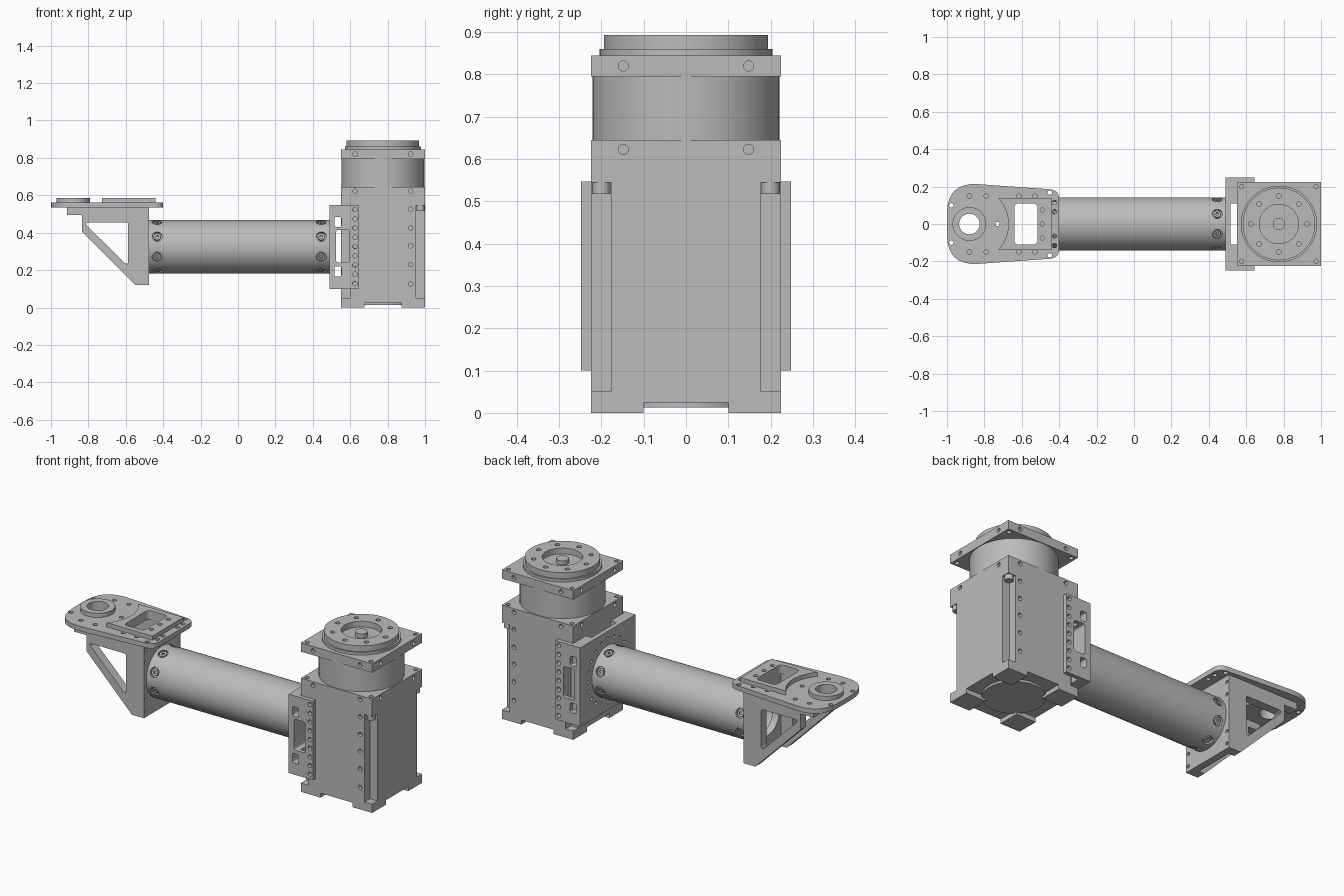
import bpy, bmesh, math
from mathutils import Matrix, Vector

if "Cube" in bpy.data.objects:
    bpy.data.objects.remove(bpy.data.objects["Cube"])

metal = bpy.data.materials.new("grey_metal")
metal.use_nodes = True
GREY = (0.5, 0.5, 0.5, 1)
metal.diffuse_color = GREY
metal.node_tree.nodes["Principled BSDF"].inputs["Base Color"].default_value = GREY
parts = []


def circle(a, b, r, n=48):
    return [(a + r * math.cos(math.tau * i / n), b + r * math.sin(math.tau * i / n)) for i in range(n)]


def rect(a0, b0, a1, b1):
    return [(a0, b0), (a1, b0), (a1, b1), (a0, b1)]


def rounded(pts, radii, n=8):
    """Round each corner of a polygon with a smooth curve."""
    out = []
    for i, (p, r) in enumerate(zip(pts, radii)):
        p = Vector(p)
        a = p + (Vector(pts[i - 1]) - p).normalized() * r
        b = p + (Vector(pts[(i + 1) % len(pts)]) - p).normalized() * r
        for k in range(n + 1):
            t = k / n
            out.append(tuple(a * (1 - t) ** 2 + p * 2 * t * (1 - t) + b * t * t))
    return out


def prism(name, shapes, axis, lo, hi, matrix=None, keep=True):
    """Extrude flat outlines along an axis; all go into one object."""
    place = {"x": lambda a, b, t: (t, a, b),
             "y": lambda a, b, t: (a, t, b),
             "z": lambda a, b, t: (a, b, t)}[axis]
    bm = bmesh.new()
    for pts in shapes:
        low = [bm.verts.new(place(a, b, lo)) for a, b in pts]
        high = [bm.verts.new(place(a, b, hi)) for a, b in pts]
        bm.faces.new(low)
        bm.faces.new(high)
        for i in range(len(pts)):
            bm.faces.new((low[i - 1], low[i], high[i], high[i - 1]))
    bmesh.ops.recalc_face_normals(bm, faces=bm.faces)
    if matrix:
        bm.transform(matrix)
    mesh = bpy.data.meshes.new(name)
    bm.to_mesh(mesh)
    bm.free()
    mesh.materials.append(metal)
    obj = bpy.data.objects.new(name, mesh)
    bpy.context.collection.objects.link(obj)
    if keep:
        parts.append(obj)
    return obj


def cut(obj, shapes, axis, lo, hi, matrix=None):
    """Subtract extruded outlines from a part."""
    cutter = prism("cutter", shapes, axis, lo, hi, matrix, keep=False)
    cutter.hide_render = True
    mod = obj.modifiers.new("cut", "BOOLEAN")
    mod.operation, mod.solver, mod.object = "DIFFERENCE", "EXACT", cutter
    bpy.context.view_layer.update()
    graph = bpy.context.evaluated_depsgraph_get()
    mesh = bpy.data.meshes.new_from_object(obj.evaluated_get(graph))
    obj.modifiers.clear()
    obj.data = mesh
    bpy.data.objects.remove(cutter)


def holes(points, r, n=16):
    return [circle(a, b, r, n) for a, b in points]


def ring(a, b, radius, count, start=0.0):
    return circle(a, b, radius, count) if not start else [
        (a + radius * math.cos(start + math.tau * i / count),
         b + radius * math.sin(start + math.tau * i / count)) for i in range(count)]


MX, H = 0.775, 0.224           # motor centre and half width
TZ, TR = 0.325, 0.143          # tube height and radius
BX = -0.88                     # bearing centre
SIDES = (-1, 1)
corners = [(MX + 0.2 * i, 0.2 * j) for i in SIDES for j in SIDES]

# Motor body with corner channels, feet and threaded holes
body = prism("motor_body", [rect(MX - H, -H, MX + H, H)], "z", 0, 0.645)
cut(body, [rect(MX + i * H - 0.047, j * H - 0.047, MX + i * H + 0.047, j * H + 0.047)
           for i in SIDES for j in SIDES], "z", 0.05, 0.545)
cut(body, [rect(MX - 0.3, -0.1, MX + 0.3, 0.1)], "z", -0.1, 0.025)
cut(body, [rect(MX - 0.1, -0.3, MX + 0.1, 0.3)], "z", -0.1, 0.025)
cut(body, holes(corners, 0.012), "z", 0.62, 0.7)
side_points = [(MX + 0.148 * i, z) for i in SIDES for z in (0.125, 0.23, 0.33, 0.425, 0.525, 0.623)]
end_points = [(0.148 * i, 0.623) for i in SIDES]
for s in SIDES:
    lo, hi = sorted((s * (H - 0.02), s * 0.3))
    cut(body, holes(side_points, 0.012), "y", lo, hi)
    cut(body, holes(end_points, 0.012), "x", MX + lo, MX + hi)
prism("bottom_cover", [circle(MX, 0, 0.16)], "z", 0.013, 0.05)
prism("corner_screws", holes(corners, 0.022), "z", 0.518, 0.546)

# Motor neck, square flange and output ring
prism("motor_neck", [circle(MX, 0, 0.221, 64)], "z", 0.645, 0.795)
flange = prism("motor_flange", [rect(MX - H, -H, MX + H, H)], "z", 0.795, 0.845)
cut(flange, holes(corners, 0.012), "z", 0.7, 0.9)
flange_points = [(0.148 * i, 0.82) for i in SIDES]
for s in SIDES:
    lo, hi = sorted((s * (H - 0.015), s * 0.3))
    cut(flange, holes([(MX + a, z) for a, z in flange_points], 0.012), "y", lo, hi)
    cut(flange, holes(flange_points, 0.012), "x", MX + lo, MX + hi)
prism("output_step", [circle(MX, 0, 0.204, 64)], "z", 0.845, 0.86)
output = prism("output_ring", [circle(MX, 0, 0.194, 64)], "z", 0.86, 0.893)
cut(output, [circle(MX, 0, 0.105)], "z", 0.8, 1)
cut(output, holes(ring(MX, 0, 0.15, 8), 0.013), "z", 0.87, 1)
prism("output_shaft", [circle(MX, 0, 0.033, 24)], "z", 0.855, 0.885)

# Channel bracket that clamps the motor to the tube
half = [(0.645, 0.225), (0.55, 0.225), (0.55, 0.11), (0.515, 0.11)]
outline = ([(0.49, -0.248), (0.645, -0.248)] + [(x, -y) for x, y in half]
           + half[::-1] + [(0.645, 0.248), (0.49, 0.248)])
bracket = prism("motor_bracket", [outline], "z", 0.1, 0.547)
windows = [(0.525, 0.24, 0.595, 0.415), (0.515, 0.43, 0.553, 0.485), (0.515, 0.165, 0.553, 0.22)]
cut(bracket, [rounded(rect(*w), [0.012] * 4, 4) for w in windows], "y", -0.4, 0.4)
cut(bracket, holes([(0.625, 0.128 + 0.0495 * i) for i in range(9)], 0.012), "y", -0.4, 0.4)
cut(bracket, holes(ring(0, TZ, 0.18, 20), 0.01, 12), "x", 0.4, 0.505)

# Arm tube with recessed radial screws near both ends
tube = prism("arm_tube", [circle(0, TZ, TR, 96)], "x", -0.475, 0.49)
cut(tube, [circle(0, TZ, 0.115)], "x", -0.6, 0.44)
for k in range(8):
    turn = Matrix.Translation((0, 0, TZ)) @ Matrix.Rotation(math.tau * (k + 0.5) / 8, 4, "X")
    spots = [(-0.432, 0), (0.445, 0)]
    cut(tube, holes(spots, 0.027, 24), "z", 0.128, 0.25, turn)
    screw = prism("tube_screws", holes(spots, 0.019, 16), "z", 0.12, 0.14, turn)
    cut(screw, holes(spots, 0.009, 6), "z", 0.131, 0.25, turn)

# Upright plate at the far end of the tube
upright = prism("upright_plate", [rect(-0.165, 0.12, 0.165, 0.535)], "x", -0.515, -0.475)
cut(upright, [circle(0, TZ, 0.1)], "x", -0.7, -0.3)
cut(upright, holes([(0.148 * s, z) for s in SIDES for z in (0.15, 0.22, 0.43, 0.5)], 0.009, 12),
    "x", -0.7, -0.3)

# Triangular gussets under the top plate
gusset_outline = [(-0.515, 0.12), (-0.55, 0.12), (-0.835, 0.405), (-0.835, 0.495),
                  (-0.915, 0.495), (-0.915, 0.535), (-0.515, 0.535)]
gusset_window = rounded([(-0.825, 0.455), (-0.587, 0.455), (-0.587, 0.22)],
                        [0.03, 0.012, 0.03], 4)
for s, side in zip(SIDES, ("right", "left")):
    lo, hi = sorted((s * 0.115, s * 0.165))
    gusset = prism(side + "_gusset", [gusset_outline], "y", lo, hi)
    cut(gusset, [gusset_window], "y", -0.5, 0.5)

# Top plate with rounded ends, window and holes
plate_outline = rounded([(-1.0, -0.225), (-0.4, -0.182), (-0.4, 0.182), (-1.0, 0.225)],
                        [0.17, 0.05, 0.05, 0.17])
window = rounded(rect(-0.64, -0.11, -0.515, 0.11), [0.025] * 4, 4)
plate = prism("top_plate", [plate_outline], "z", 0.535, 0.562)
cut(plate, [circle(BX, 0, 0.055), window], "z", 0.4, 0.7)
plate_points = [(x, 0.15 * s) for s in SIDES for x in (BX, -0.79, -0.615, -0.53)]
plate_points += [(-0.977, 0.1 * s) for s in SIDES] + [(-0.45, 0.168 * s) for s in SIDES]
plate_points += [(-0.425, y) for y in (-0.115, -0.065, 0.065, 0.115)] + [(-0.73, 0)]
cut(plate, holes(plate_points, 0.012), "z", 0.4, 0.7)

# Raised pad with a concave end facing the bearing
pad = prism("raised_pad", [rect(-0.735, -0.14, -0.44, 0.14)], "z", 0.562, 0.586)
cut(pad, [circle(BX, 0, 0.208, 64), window], "z", 0.4, 0.7)
cut(pad, holes([(-0.49, y) for y in (-0.075, 0, 0.075)], 0.012), "z", 0.57, 0.7)

# Bearing ring
bearing = prism("bearing_ring", [circle(BX, 0, 0.09)], "z", 0.562, 0.586)
cut(bearing, [circle(BX, 0, 0.055)], "z", 0.4, 0.7)

# Smooth the round surfaces, keep machined edges sharp
bpy.ops.object.select_all(action="DESELECT")
for obj in parts:
    obj.select_set(True)
bpy.context.view_layer.objects.active = parts[0]
bpy.ops.object.shade_smooth_by_angle(angle=math.radians(30))
